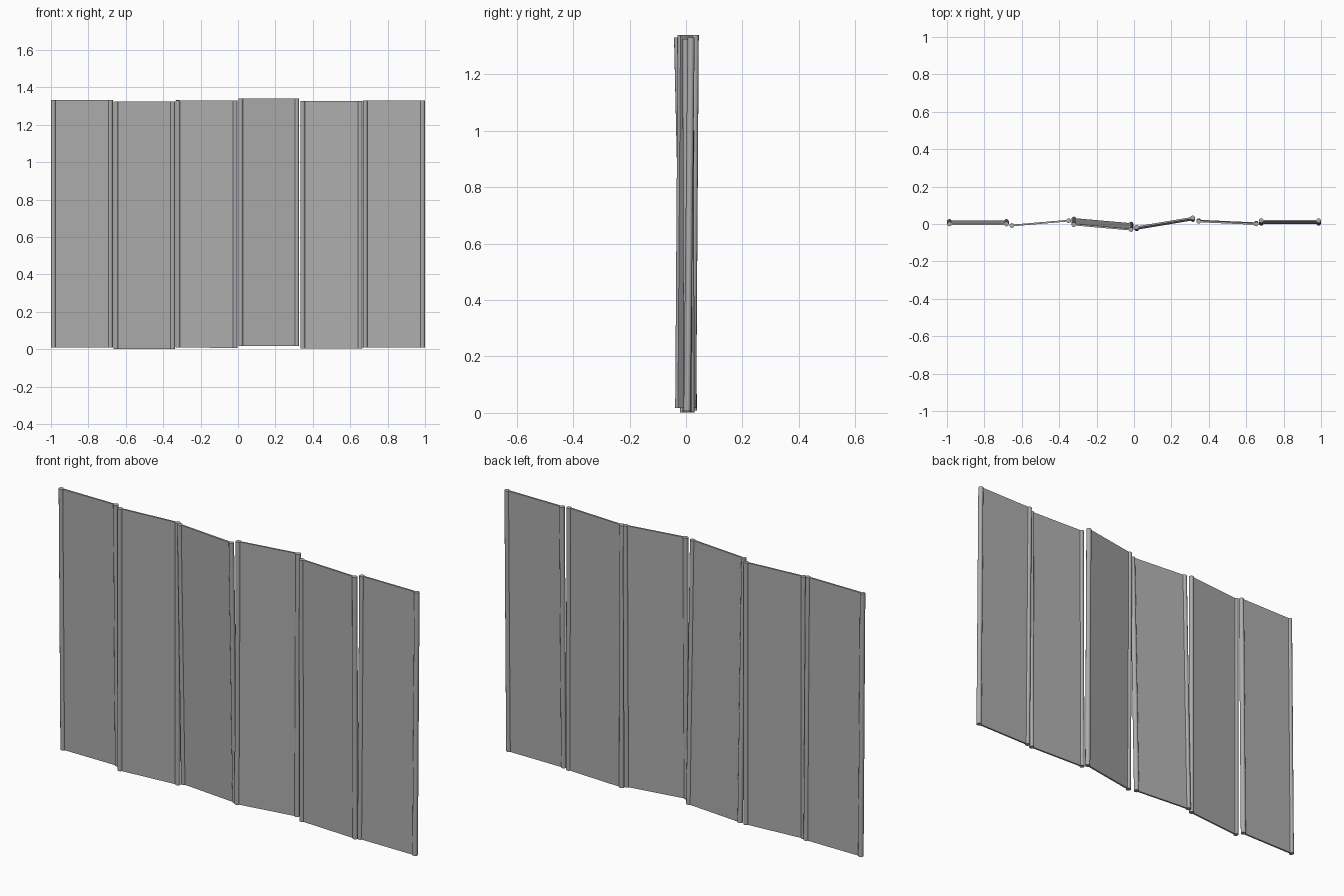
import bpy
import math
from mathutils import Matrix, Vector

cube = bpy.data.objects.get("Cube")
if cube:
    bpy.data.objects.remove(cube, do_unlink=True)

HEIGHT = 1.323
RADIUS = 0.0125
SHEET = 0.009

grey = bpy.data.materials.new("plain_grey")
grey.use_nodes = True
colour = (0.42, 0.42, 0.42, 1)
grey.diffuse_color = colour
grey.node_tree.nodes["Principled BSDF"].inputs["Base Color"].default_value = colour


def place(obj, name, matrix):
    obj.name = name
    obj.matrix_world = matrix
    obj.data.materials.append(grey)
    return obj


def add_panel(index, left, right, z, lean):
    """Panel between two post centres (x, y at the foot); lean is the y shift at the top."""
    a, b = Vector((*left, z)), Vector((*right, z))
    mid = (a + b) / 2
    width = (b - a).length
    turn = math.atan2(b.y - a.y, b.x - a.x)
    base = (Matrix.Translation(mid)
            @ Matrix.Rotation(-math.atan2(lean, HEIGHT), 4, "X")
            @ Matrix.Rotation(turn, 4, "Z")
            @ Matrix.Translation((0, 0, HEIGHT / 2)))

    # Thin flat sheet
    bpy.ops.mesh.primitive_cube_add(size=1)
    size = Matrix.Diagonal((width, SHEET, HEIGHT, 1))
    bpy.context.object.data.transform(size)
    place(bpy.context.object, f"panel_{index}_sheet", base)

    # Rounded post along each upright edge
    for side, sign in (("right", -1), ("left", 1)):
        bpy.ops.mesh.primitive_cylinder_add(vertices=12, radius=RADIUS, depth=HEIGHT)
        post = bpy.context.object
        bpy.ops.object.shade_smooth_by_angle(angle=math.radians(40))
        offset = Matrix.Translation((sign * width / 2, 0, 0))
        place(post, f"panel_{index}_{side}_post", base @ offset)


# Folded row of six panels, each leaning a little differently
panels = [
    ((-0.987, 0.014), (-0.682, 0.014), 0.01, -0.014),
    ((-0.653, -0.008), (-0.349, 0.018), 0.002, 0.0),
    ((-0.322, 0.027), (-0.016, 0.0), 0.008, -0.03),
    ((0.014, -0.026), (0.314, 0.024), 0.017, 0.009),
    ((0.346, 0.018), (0.653, 0.004), 0.003, -0.004),
    ((0.680, 0.004), (0.987, 0.004), 0.008, 0.014),
]
for i, spec in enumerate(panels, 1):
    add_panel(i, *spec)
